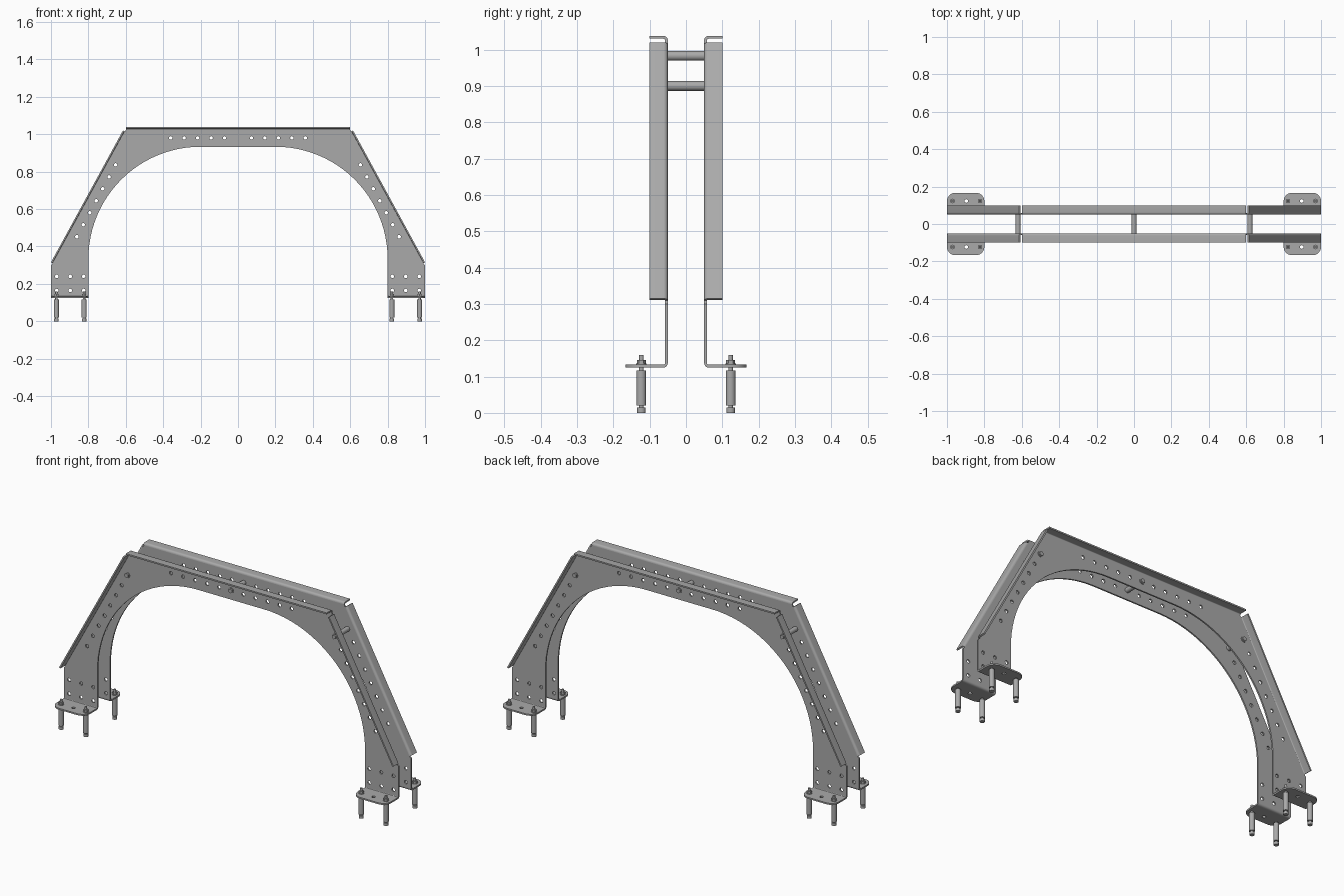
import bpy, bmesh, math
from mathutils import Matrix, Vector

cube = bpy.data.objects.get("Cube")
if cube:
    bpy.data.objects.remove(cube)


def material(name, grey):
    m = bpy.data.materials.new(name)
    m.use_nodes = True
    m.diffuse_color = (grey, grey, grey, 1)
    m.node_tree.nodes["Principled BSDF"].inputs["Base Color"].default_value = (grey, grey, grey, 1)
    return m


STEEL = material("steel grey", 0.40)

T = 0.008        # sheet thickness
IN = 0.05        # inner face of each side panel
R = 0.012        # outer bend radius
FOOT = 0.125     # underside of the feet
HOLE = 0.0095


def finish(name, mesh, mirror):
    """Link a mesh, smooth its curves and mirror it about the origin."""
    mesh.materials.clear()
    mesh.materials.append(STEEL)
    mesh.shade_smooth()
    mesh.set_sharp_from_angle(angle=math.radians(30))
    ob = bpy.data.objects.new(name, mesh)
    bpy.context.collection.objects.link(ob)
    if mirror:
        mod = ob.modifiers.new("mirror", "MIRROR")
        mod.use_axis = ("X" in mirror, "Y" in mirror, False)
        mod.use_mirror_merge = False
    return ob


def arc(cx, cy, r, a0, a1, n):
    angles = [math.radians(a0 + (a1 - a0) * i / n) for i in range(n + 1)]
    return [(cx + r * math.cos(a), cy + r * math.sin(a)) for a in angles]


def sheet(name, outline, holes, matrix, mirror):
    """Flat plate with round holes, cut from a filled 2D curve."""
    cu = bpy.data.curves.new(name, "CURVE")
    cu.dimensions, cu.fill_mode, cu.extrude = "2D", "BOTH", T / 2
    for loop in [outline] + [arc(x, y, HOLE, 0, 330, 11) for x, y in holes]:
        sp = cu.splines.new("POLY")
        sp.points.add(len(loop) - 1)
        for p, (x, y) in zip(sp.points, loop):
            p.co = (x, y, 0, 1)
        sp.use_cyclic_u = True
    tmp = bpy.data.objects.new(name + " outline", cu)
    bpy.context.collection.objects.link(tmp)
    deps = bpy.context.evaluated_depsgraph_get()
    mesh = bpy.data.meshes.new_from_object(tmp.evaluated_get(deps))
    bpy.data.objects.remove(tmp)
    bm = bmesh.new()
    bm.from_mesh(mesh)
    bmesh.ops.remove_doubles(bm, verts=bm.verts, dist=1e-5)
    bmesh.ops.transform(bm, matrix=matrix, verts=bm.verts)
    bmesh.ops.recalc_face_normals(bm, faces=bm.faces)
    bm.to_mesh(mesh)
    bm.free()
    return finish(name, mesh, mirror)


def folded_edge(name, start, end, normal, reach, mirror):
    """Bent lip extruded from start to end; its outer face looks along normal."""
    c = -IN - R
    section = arc(c, -R, R, 0, 90, 5)
    if reach > -c:
        section += [(-reach, 0), (-reach, -T)]
    section += arc(c, -R, R - T, 90, 0, 5)
    n = Vector((normal[0], 0, normal[1])).normalized()
    bm = bmesh.new()
    rings = [[bm.verts.new(Vector((p[0], y, p[1])) + n * d) for y, d in section]
             for p in (start, end)]
    bm.faces.new(rings[0])
    bm.faces.new(rings[1][::-1])
    k = len(section)
    for i in range(k):
        j = (i + 1) % k
        bm.faces.new((rings[0][i], rings[0][j], rings[1][j], rings[1][i]))
    bmesh.ops.recalc_face_normals(bm, faces=bm.faces)
    mesh = bpy.data.meshes.new(name)
    bm.to_mesh(mesh)
    bm.free()
    return finish(name, mesh, mirror)


def turned(name, pieces, places, mirror, along_y=False):
    """Stack of cylinders (radius, low, high, sides) copied to each place."""
    bm = bmesh.new()
    for place in places:
        for r, lo, hi, sides in pieces:
            m = Matrix.Translation((0, 0, (lo + hi) / 2))
            if along_y:
                m = Matrix.Rotation(math.radians(90), 4, "X") @ m
            bmesh.ops.create_cone(bm, cap_ends=True, segments=sides, radius1=r, radius2=r,
                                  depth=hi - lo, matrix=Matrix.Translation(place) @ m)
    mesh = bpy.data.meshes.new(name)
    bm.to_mesh(mesh)
    bm.free()
    return finish(name, mesh, mirror)


# Side panels: arched web with rows of holes
slope_low, slope_top = Vector((1.0, 0.315)), Vector((0.615, 1.02))
slope = slope_top - slope_low
slope_n = Vector((slope.y, -slope.x)).normalized()
TOP = 1.038
half = [(0.8, FOOT + R), (1, FOOT + R), (1, 0.3),
        tuple(slope_low - slope_n * R), tuple(slope_top - slope_n * R), (0.598, TOP - R)]
inner = arc(0.2, 0.333, 0.6, 90, 0, 24)
outline = half + [(-x, z) for x, z in half[::-1]]
outline += [(-x, z) for x, z in inner[::-1]] + inner

holes = []
for s in (-1, 1):
    holes += [(s * 0.072 * k, 0.98) for k in range(1, 6)]
    holes += [(s * (0.62 + 0.0345 * k), 0.9 - 0.064 * k) for k in range(1, 8)]
    holes += [(s * (0.897 + 0.072 * k), z) for k in (-1, 0, 1) for z in (0.165, 0.24)]
upright = Matrix.Translation((0, -IN - T / 2, 0)) @ Matrix.Rotation(math.radians(90), 4, "X")
sheet("arch_panels", outline, holes, upright, "Y")

# Folded stiffening lips
folded_edge("top_lips", (-0.6, TOP), (0.6, TOP), (0, 1), 0.1, "Y")
folded_edge("sloped_lips", slope_low, slope_top, slope_n, 0.1, "XY")

# Feet: bend and rounded base plate
folded_edge("foot_bends", (0.8, FOOT), (1.0, FOOT), (0, -1), 0, "XY")
foot = [(0.8, -IN - R), *arc(0.845, -0.122, 0.045, 180, 270, 8),
        *arc(0.955, -0.122, 0.045, 270, 360, 8), (1.0, -IN - R)]
sheet("foot_plates", foot, [(0.897, -0.123)],
      Matrix.Translation((0, 0, FOOT + T / 2)), "XY")

# Anchor bolts through the feet
spots = [(0.897 + d, -0.123, 0) for d in (-0.074, 0.074)]
turned("anchor_bolts", [(0.0065, 0.01, 0.16, 16), (0.0135, 0.02, 0.117, 20),
                        (0.012, 0, 0.015, 20)], spots, "XY")
turned("anchor_washers", [(0.0145, FOOT + T, FOOT + T + 0.003, 20)], spots, "XY")
turned("anchor_nuts", [(0.0125, FOOT + T + 0.003, 0.146, 6)], spots, "XY")

# Spacer rods between the panels, with bolt heads outside
rods = [(0, 0, 0.983), (-0.62, 0, 0.9), (0.62, 0, 0.9)]
turned("spacer_rods", [(0.0135, -IN, IN, 20)], rods, "", True)
turned("rod_bolt_heads", [(0.0145, IN + T, IN + T + 0.003, 20),
                          (0.012, IN + T + 0.003, IN + T + 0.01, 6)], rods, "Y", True)
